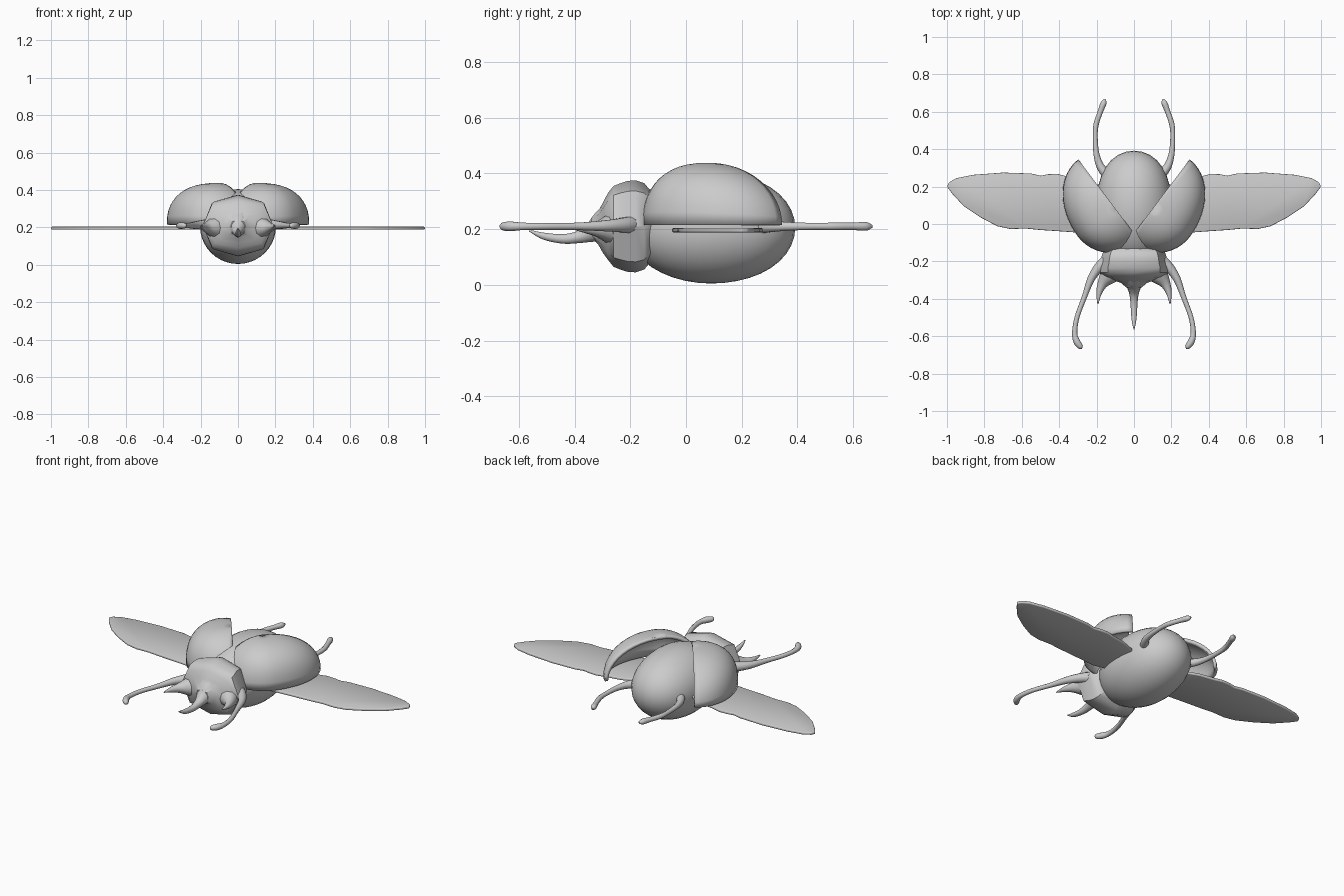
import bpy, bmesh, math
from mathutils import Matrix, Vector

if "Cube" in bpy.data.objects:
    bpy.data.objects.remove(bpy.data.objects["Cube"])


def make(name, bm, angle=40, mirror=False, thickness=0):
    me = bpy.data.meshes.new(name)
    bm.to_mesh(me)
    bm.free()
    ob = bpy.data.objects.new(name, me)
    bpy.context.collection.objects.link(ob)
    if thickness:
        m = ob.modifiers.new("shell", 'SOLIDIFY')
        m.thickness, m.offset = thickness, -1
    if mirror:
        m = ob.modifiers.new("mirror", 'MIRROR')
        m.use_mirror_merge = False
    bpy.ops.object.select_all(action='DESELECT')
    ob.select_set(True)
    bpy.context.view_layer.objects.active = ob
    bpy.ops.object.shade_smooth_by_angle(angle=math.radians(angle))
    return ob


def grid_faces(bm, rows, closed=False):
    n = len(rows[0])
    for a, b in zip(rows, rows[1:]):
        for i in range(n if closed else n - 1):
            k = (i + 1) % n
            bm.faces.new((a[i], a[k], b[k], b[i]))


def spw(t, e):
    return math.copysign(abs(t) ** e, t)


def smooth_path(pts, steps=5):
    # Catmull-Rom through (x, y, z, radius) points
    p = [Vector(q) for q in [pts[0]] + pts + [pts[-1]]]
    out = []
    for a, b, c, d in zip(p, p[1:], p[2:], p[3:]):
        for k in range(steps):
            t = k / steps
            out.append(0.5 * (2 * b + (c - a) * t + (2 * a - 5 * b + 4 * c - d) * t * t
                              + (3 * b - a - 3 * c + d) * t ** 3))
    return out + [p[-1]]


def tube(name, pts, mirror=True, sides=10):
    path = smooth_path(pts)
    bm = bmesh.new()
    rows = []
    for i, q in enumerate(path):
        tan = (path[min(i + 1, len(path) - 1)] - path[max(i - 1, 0)]).to_3d().normalized()
        side = tan.cross(Vector((0, 0, 1))).normalized()
        up = side.cross(tan)
        rows.append([bm.verts.new(q.to_3d() + q[3] * (side * math.cos(a) + up * math.sin(a)))
                     for a in (2 * math.pi * k / sides for k in range(sides))])
    grid_faces(bm, rows, True)
    bm.faces.new(rows[0])
    bm.faces.new(rows[-1])
    bmesh.ops.recalc_face_normals(bm, faces=bm.faces)
    return make(name, bm, 60, mirror)


# Abdomen, with a blunter rear
bm = bmesh.new()
bmesh.ops.create_uvsphere(bm, u_segments=32, v_segments=20, radius=1)
for v in bm.verts:
    x, y, z = v.co
    fat = 1 + .12 * max(y, 0) ** 2
    v.co = (.203 * x * fat, .09 + .302 * y, .205 + .2 * z * (1 + .05 * max(y, 0) ** 2))
make("abdomen", bm)

# Thorax and head: eight-sided rings along y
bm = bmesh.new()
rows = []
for y, rx, rz in ((-0.09, .10, .08), (-0.125, .14, .125), (-0.15, .165, .155), (-0.18, .175, .165),
                  (-0.21, .18, .163), (-0.235, .188, .155), (-0.26, .188, .145), (-0.28, .165, .12),
                  (-0.298, .12, .09), (-0.315, .07, .06), (-0.34, .04, .035)):
    cz = .21 if y > -.29 else .205
    rows.append([bm.verts.new((rx * spw(math.cos(a), .85), y, cz + rz * spw(math.sin(a), .75)))
                 for a in (math.pi / 4 * k for k in range(8))])
grid_faces(bm, rows, True)
bm.faces.new(rows[0])
bm.faces.new(rows[-1])
bmesh.ops.recalc_face_normals(bm, faces=bm.faces)
make("thorax_and_head", bm, 35)

# Opened wing cases: half shells swung outward about a front pivot, cut at the midline
bm = bmesh.new()
rows = []
for j in range(13):
    v = math.pi / 2 * j / 12
    row = []
    for i in range(25):
        u = -math.pi / 2 + math.pi * i / 24
        e = 1 - .24 * math.cos(u)      # boxier towards the outer side
        r, h = max(math.cos(v), 0) ** e, math.sin(v) ** e
        ry = .33 if u > 0 else .23
        row.append(bm.verts.new((.25 * r * math.cos(u), .165 + ry * r * math.sin(u), .215 + .223 * h)))
    rows.append(row)
grid_faces(bm, rows)
bmesh.ops.remove_doubles(bm, verts=bm.verts, dist=.0005)
bm.transform(Matrix.Translation((0, -.05, 0)) @ Matrix.Rotation(math.radians(-37), 4, 'Z'))
bmesh.ops.bisect_plane(bm, geom=bm.verts[:] + bm.edges[:] + bm.faces[:], plane_co=(0.001, 0, 0),
                       plane_no=(1, 0, 0), clear_inner=True)
make("wing_cases", bm, 40, True, .018)

# Flat flying wings
outline = [(.15, .17), (.19, .21), (.27, .24), (.36, .255), (.41, .268), (.46, .266), (.50, .258), (.55, .27),
           (.7, .275), (.86, .263), (.95, .245), (.99, .222), (1, .2), (.97, .16), (.91, .095), (.82, .035),
           (.73, -.012), (.66, -.027), (.58, -.024), (.5, -.032), (.38, -.04), (.25, -.05), (.15, -.03)]
bm = bmesh.new()
bm.faces.new([bm.verts.new((x, y, .204)) for x, y in outline])
bmesh.ops.recalc_face_normals(bm, faces=bm.faces)
if list(bm.faces)[0].normal.z < 0:
    bmesh.ops.reverse_faces(bm, faces=bm.faces)
wings = make("flying_wings", bm, 40, True, .016)
bev = wings.modifiers.new("soft_rim", 'BEVEL')
bev.width, bev.segments = .005, 2

# Legs
tube("front_legs", [(.10, -.18, .215, .04), (.165, -.21, .215, .03), (.225, -.285, .212, .021),
                    (.265, -.39, .21, .014), (.305, -.5, .21, .013), (.317, -.585, .21, .014),
                    (.305, -.63, .21, .018), (.285, -.657, .21, .014), (.277, -.664, .21, .004)])
tube("rear_legs", [(.12, .24, .21, .03), (.175, .3, .21, .022), (.2, .37, .21, .016), (.207, .46, .21, .013),
                   (.203, .53, .21, .014), (.18, .6, .21, .014), (.163, .645, .21, .016), (.155, .668, .21, .005)])

# Horns
tube("middle_horn", [(0, -.26, .215, .1), (0, -.3, .205, .065), (0, -.335, .19, .04), (0, -.38, .173, .024),
                     (0, -.44, .165, .018), (0, -.51, .175, .013), (0, -.562, .195, .003)], False)
tube("side_horns", [(.10, -.23, .2, .075), (.135, -.275, .2, .052), (.168, -.32, .2, .028),
                    (.187, -.37, .203, .015), (.193, -.427, .208, .003)])
